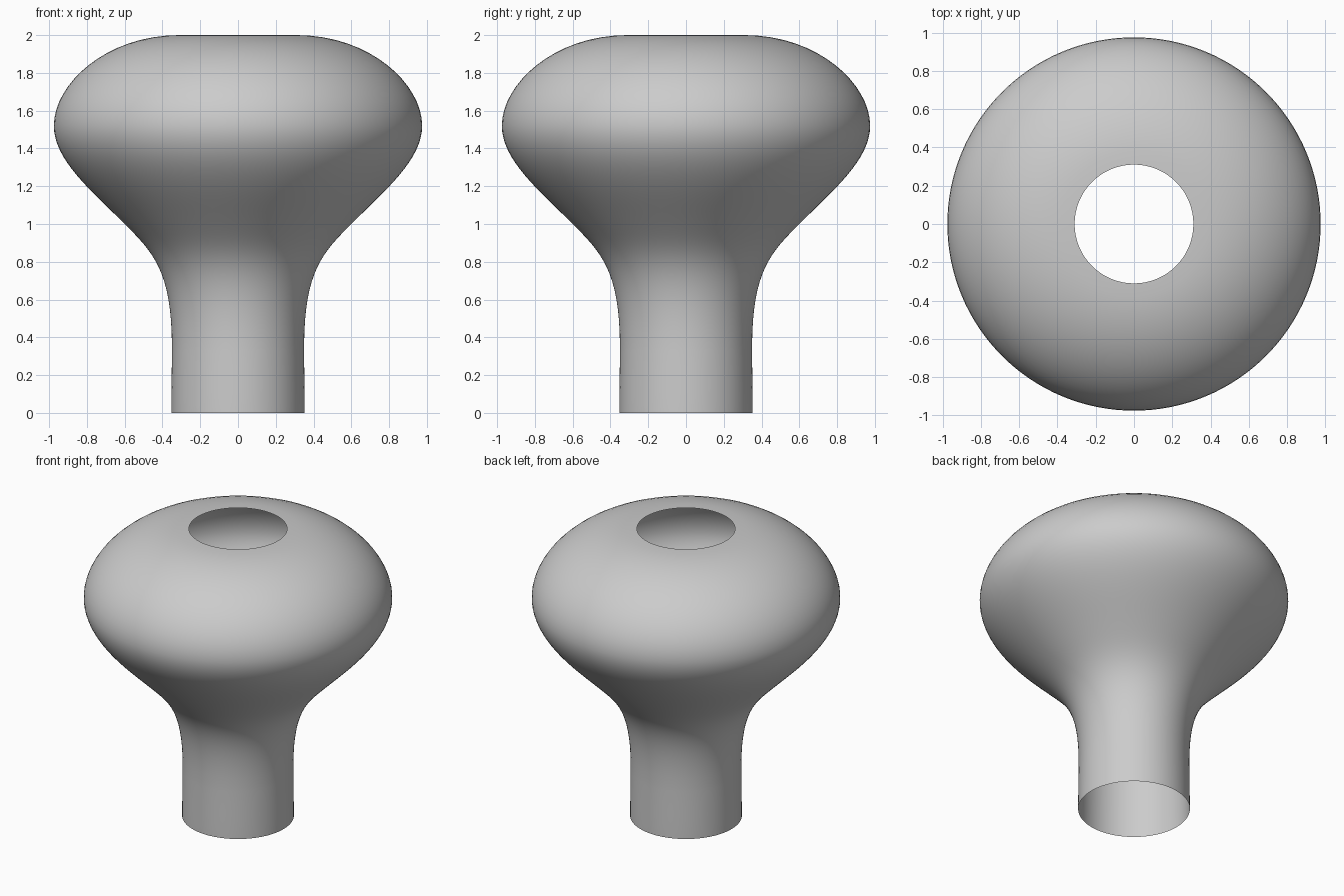
import bpy
import bmesh
import math
from mathutils import Vector, geometry

cube = bpy.data.objects.get("Cube")
if cube:
    bpy.data.objects.remove(cube, do_unlink=True)

# Single plain grey
grey = bpy.data.materials.new("plain_grey")
grey.use_nodes = True
colour = (0.6, 0.6, 0.6, 1)
grey.diffuse_color = colour
grey.node_tree.nodes["Principled BSDF"].inputs["Base Color"].default_value = colour

# Profile as (radius, height) Bezier spans: stem, flare, shoulder, rounded top
spans = [
    ((0.353, 0), (0.353, 0.1), (0.35, 0.25), (0.35, 0.35)),
    ((0.35, 0.35), (0.35, 0.75), (0.45, 0.85), (0.6, 1.0)),
    ((0.6, 1.0), (0.78, 1.18), (0.975, 1.34), (0.975, 1.52)),
    ((0.975, 1.52), (0.975, 1.74), (0.7, 2.0), (0.31, 2.0)),
]
profile = []
for span in spans:
    points = [Vector((r, 0, z)) for r, z in span]
    profile += geometry.interpolate_bezier(*points, 17)[1 if profile else 0:]

# Thin open shell, turned around the vertical axis
bm = bmesh.new()
verts = [bm.verts.new(p) for p in profile]
edges = [bm.edges.new(pair) for pair in zip(verts, verts[1:])]
bmesh.ops.spin(bm, geom=verts + edges, cent=(0, 0, 0), axis=(0, 0, 1),
               angle=math.tau, steps=128, use_merge=True)
bmesh.ops.remove_doubles(bm, verts=bm.verts, dist=0.0001)
bmesh.ops.recalc_face_normals(bm, faces=bm.faces)
# Make the normals face outward
bm.faces.ensure_lookup_table()
face = bm.faces[0]
centre = face.calc_center_median()
if face.normal.dot(Vector((centre.x, centre.y, 0))) < 0:
    bmesh.ops.reverse_faces(bm, faces=bm.faces)
for face in bm.faces:
    face.smooth = True

mesh = bpy.data.meshes.new("flared_vase_shell")
bm.to_mesh(mesh)
bm.free()
mesh.materials.append(grey)
vase = bpy.data.objects.new("flared_vase_shell", mesh)
bpy.context.collection.objects.link(vase)
